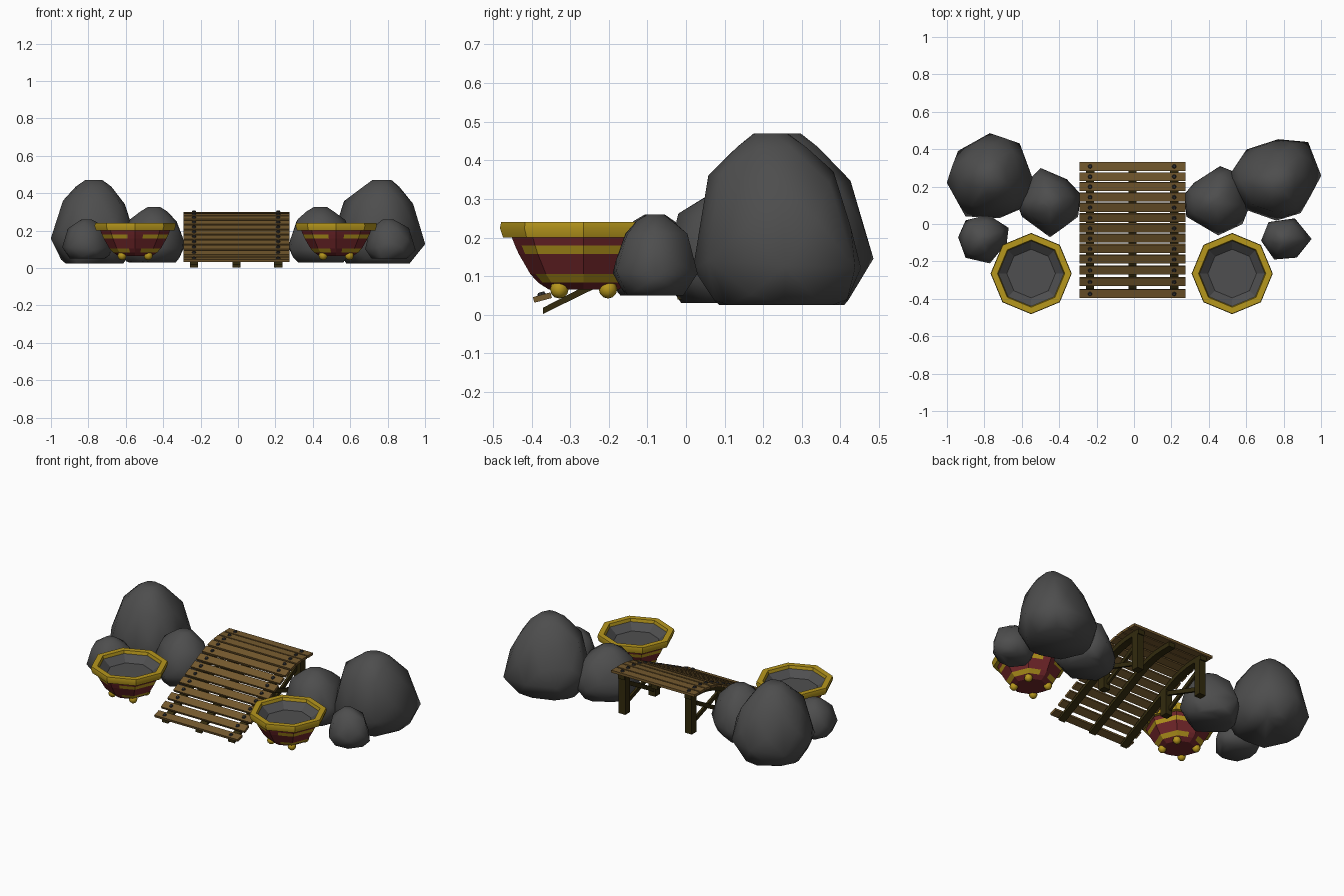
import bpy, bmesh, math, random
from mathutils import Vector, Matrix

if "Cube" in bpy.data.objects:
    bpy.data.objects.remove(bpy.data.objects["Cube"])

random.seed(4)


def mat(name, r, g, b):
    m = bpy.data.materials.new(name)
    m.diffuse_color = (r, g, b, 1)
    m.use_nodes = True
    m.node_tree.nodes["Principled BSDF"].inputs["Base Color"].default_value = m.diffuse_color
    return m


STONE = mat("stone grey", 0.075, 0.075, 0.075)
ASH = mat("ash grey", 0.078, 0.078, 0.08)
GOLD = mat("gold", 0.47, 0.31, 0.012)
RED = mat("dark red", 0.17, 0.02, 0.024)
WOOD = mat("plank wood", 0.175, 0.1, 0.027)
BEAM = mat("dark beam wood", 0.032, 0.023, 0.004)
IRON = mat("dark iron", 0.03, 0.03, 0.032)


def finish(name, bm, mats, smooth=None):
    bmesh.ops.recalc_face_normals(bm, faces=bm.faces)
    me = bpy.data.meshes.new(name)
    bm.to_mesh(me)
    bm.free()
    ob = bpy.data.objects.new(name, me)
    bpy.context.collection.objects.link(ob)
    for m in mats:
        me.materials.append(m)
    if smooth:
        bpy.ops.object.select_all(action='DESELECT')
        ob.select_set(True)
        bpy.context.view_layer.objects.active = ob
        bpy.ops.object.shade_smooth_by_angle(angle=math.radians(smooth))
    return ob


def loft(bm, rings, close=False, top=True):
    """Skin rings of points; returns rows of faces. close joins last to first."""
    vs = [[bm.verts.new(p) for p in r] for r in rings]
    n, rows = len(vs[0]), []
    pairs = list(zip(vs, vs[1:])) + ([(vs[-1], vs[0])] if close else [])
    for a, b in pairs:
        rows.append([bm.faces.new((a[i], a[(i + 1) % n], b[(i + 1) % n], b[i])) for i in range(n)])
    if not close:
        bm.faces.new(vs[0])
        if top:
            bm.faces.new(vs[-1])
    return rows


def add_box(bm, size, matrix):
    bmesh.ops.create_cube(bm, size=1, matrix=matrix @ Matrix.Diagonal((*size, 1)))


def add_bar(bm, a, b, w, d):
    """Square bar from a to b."""
    a, b = Vector(a), Vector(b)
    v = b - a
    rot = v.to_track_quat('Z', 'Y').to_matrix().to_4x4()
    add_box(bm, (w, d, v.length), Matrix.Translation((a + b) / 2) @ rot)


# --- Rocks: hull around the plan outline, shrunk towards the peak at several heights
def rock(name, outline, peak, z0, z1):
    bm = bmesh.new()
    n = len(outline)
    cx = sum(p[0] for p in outline) / n
    cy = sum(p[1] for p in outline) / n
    for k, (t, s) in enumerate(((0, .7), (.07, .86), (.26, 1), (.45, .96), (.74, .74), (.92, .45), (1, .2))):
        ox, oy = cx + (peak[0] - cx) * t * t, cy + (peak[1] - cy) * t * t
        for i, (x, y) in enumerate(outline):
            if k in (1, 3, 5):  # turn every other ring by half a step
                x2, y2 = outline[(i + 1) % n]
                x, y = (x + x2) / 2, (y + y2) / 2
            f = s * (1 if k == 2 else random.uniform(.95, 1.05))
            dz = random.uniform(-.05, .05) * (z1 - z0) if 0 < t < .9 else 0
            bm.verts.new((ox + (x - cx) * f, oy + (y - cy) * f, z0 + t * (z1 - z0) + dz))
    bmesh.ops.convex_hull(bm, input=bm.verts)
    bmesh.ops.delete(bm, geom=[v for v in bm.verts if not v.link_faces], context='VERTS')
    finish(name, bm, [STONE], 48)


rock("large_rock_left", [(-1, .22), (-.94, .39), (-.77, .485), (-.61, .43), (-.54, .24),
                         (-.58, .09), (-.72, .03), (-.9, .04)], (-.77, .25), .025, .47)
rock("large_rock_right", [(1, .26), (.93, .44), (.77, .455), (.6, .4), (.5, .25),
                          (.59, .08), (.76, .02), (.89, .06)], (.77, .22), .025, .47)
rock("medium_rock_left", [(-.5, .3), (-.36, .24), (-.285, .16), (-.3, .04), (-.45, -.07),
                          (-.6, .04), (-.63, .12), (-.58, .22)], (-.45, .12), .03, .325)
rock("medium_rock_right", [(.46, .31), (.32, .22), (.27, .16), (.28, .04), (.45, -.06),
                           (.58, .0), (.62, .1), (.56, .27)], (.44, .12), .03, .325)
rock("small_rock_left", [(-.94, -.07), (-.9, .02), (-.78, .05), (-.67, -.02), (-.68, -.1),
                         (-.77, -.21), (-.9, -.18)], (-.81, -.08), .05, .26)
rock("small_rock_right", [(.95, -.08), (.86, .03), (.72, .01), (.68, -.09), (.75, -.19),
                          (.87, -.18)], (.8, -.08), .05, .26)


# --- Braziers: eight-sided bowls, gold rim, ash inside, ball feet
def octagon(c, r, z, sub=1):
    pts = [Vector((c[0] + r * math.cos(i * math.pi / 4), c[1] + r * math.sin(i * math.pi / 4), z))
           for i in range(8)]
    return [pts[i].lerp(pts[(i + 1) % 8], j / sub) for i in range(8) for j in range(sub)]


def brazier(side, c):
    # Body with broken gold bands
    bm = bmesh.new()
    prof = ((.09, .065), (.118, .083), (.138, .105), (.168, .157), (.178, .179), (.19, .21))
    rows = loft(bm, [octagon(c, r, z, 6) for r, z in prof], top=False)
    for row in (1, 3):
        for f in rows[row]:
            d = f.calc_center_median() - Vector((c[0], c[1], 0))
            if abs(d.x) > (.05 if row == 3 else .03):
                f.material_index = 1
    finish("bowl_body_" + side, bm, [RED, GOLD])
    # Rim
    bm = bmesh.new()
    loft(bm, [octagon(c, r, z) for r, z in
              ((.209, .2), (.217, .224), (.214, .24), (.18, .24), (.17, .2))], True)
    finish("bowl_rim_" + side, bm, [GOLD], 30)
    # Inner hollow
    bm = bmesh.new()
    rings = [octagon(c, r, z) for r, z in ((.175, .222), (.13, .185))]
    vs = [[bm.verts.new(p) for p in r] for r in rings]
    for i in range(8):
        j = (i + 1) % 8
        bm.faces.new((vs[0][i], vs[0][j], vs[1][j], vs[1][i]))
    bm.faces.new(vs[1])
    ob = finish("bowl_inside_" + side, bm, [ASH])
    if ob.data.polygons[-1].normal.z < 0:
        ob.data.flip_normals()
    # Ball feet
    bm = bmesh.new()
    for sx in (-1, 1):
        for sy in (-1, 1):
            bmesh.ops.create_uvsphere(bm, u_segments=8, v_segments=6, radius=.024, matrix=Matrix.Translation(
                (c[0] + sx * .07, c[1] + sy * .063, .066)))
    finish("bowl_feet_" + side, bm, [GOLD], 50)


brazier("left", (-.55, -.265))
brazier("right", (.525, -.265))

# --- Ramp: planks follow a slope that levels out at the back
CX = -.008


def deck(y):
    t = max(0, min(y - .05, .2))
    return .043 + .475 * (min(y, .05) + .375) + .475 * (t - t * t / .4)


planks, bolts = bmesh.new(), bmesh.new()
for y in (-.372, -.307, -.245, -.187, -.13, -.075, -.02, .035, .09, .145, .2, .253, .308):
    a = math.atan((deck(y + .01) - deck(y - .01)) / .02)
    if y < -.36:
        a *= .6  # the first plank lies flatter
    m = Matrix.Translation((CX, y, deck(y))) @ Matrix.Rotation(a, 4, 'X')
    add_box(planks, (.565, .047, .015), m)
    for x in (-.227, .223):
        bmesh.ops.create_cone(bolts, cap_ends=True, segments=8, radius1=.012, radius2=.008, depth=.008,
                              matrix=m @ Matrix.Translation((x, 0, .0105)))
finish("ramp_planks", planks, [WOOD])
finish("ramp_bolts", bolts, [IRON])

# Stringers under the planks
bm = bmesh.new()
ys = [-.37, .05, .1, .15, .2, .25, .32]
for x in (-.235, CX, .215):
    rings = []
    for y in ys:
        top = deck(y) - (.027 if y < 0 else .009)
        bot = top - (.016 if y < 0 else .028)
        bot = max(bot, 0)
        rings.append([(x - .022, y, top), (x + .022, y, top), (x + .022, y, bot), (x - .022, y, bot)])
    loft(bm, rings)
finish("ramp_stringers", bm, [BEAM])

# Legs and crossed side braces
bm = bmesh.new()
for x in (-.235, .215):
    for y in (0, .29):
        add_bar(bm, (x, y, .04), (x, y, deck(y) - .015), .045, .045)
    add_bar(bm, (x - .008, 0, .07), (x - .008, .29, .23), .014, .025)
    add_bar(bm, (x + .008, 0, .18), (x + .008, .29, .08), .014, .025)
finish("ramp_legs", bm, [BEAM])
